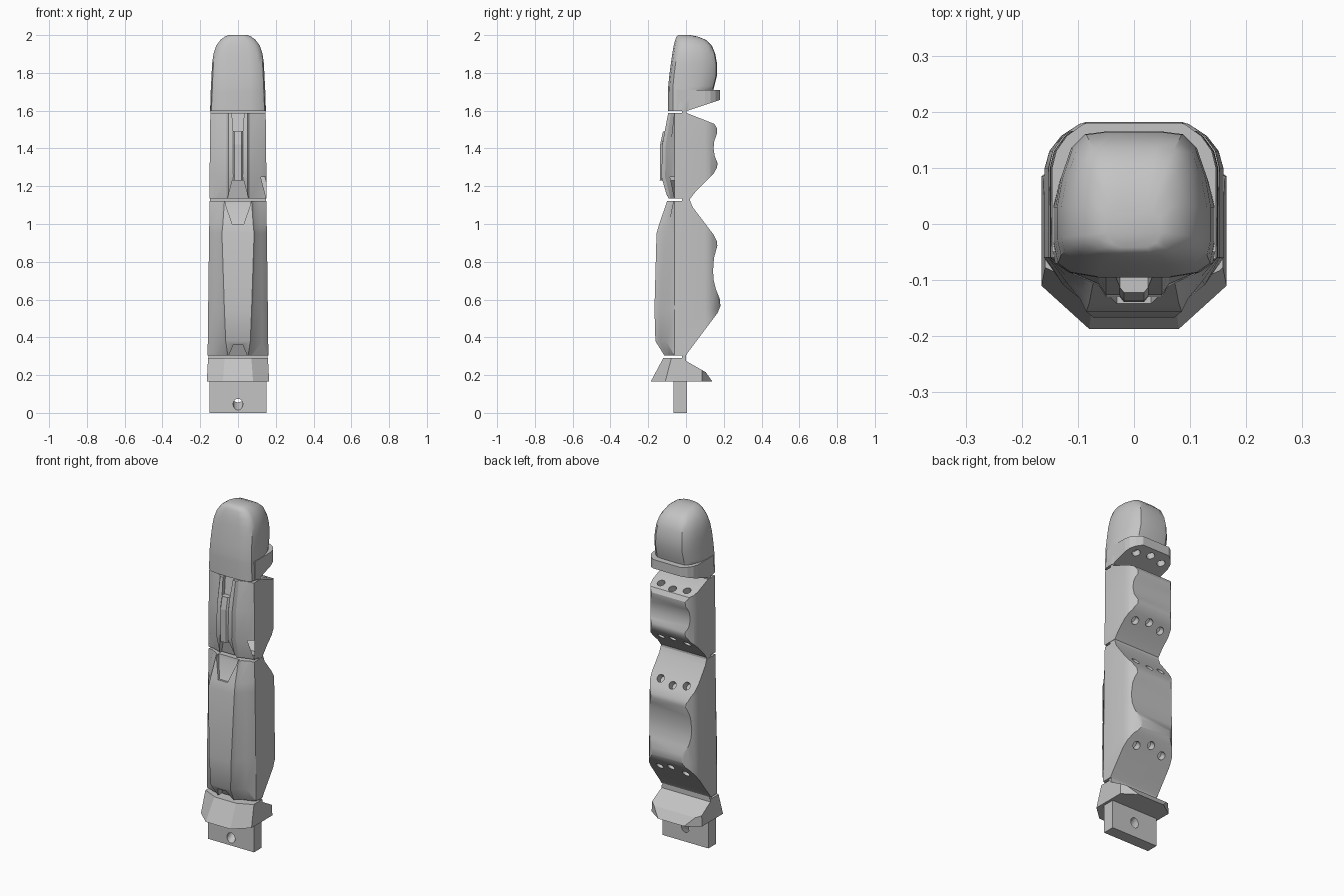
import bpy, bmesh, math
from mathutils import Vector, Matrix

cube = bpy.data.objects.get("Cube")
if cube:
    bpy.data.objects.remove(cube)

grey = bpy.data.materials.new("light_grey")
grey.use_nodes = True
grey.diffuse_color = (0.55, 0.55, 0.55, 1)
grey.node_tree.nodes["Principled BSDF"].inputs["Base Color"].default_value = grey.diffuse_color


def finish(name, bm):
    bmesh.ops.recalc_face_normals(bm, faces=bm.faces)
    mesh = bpy.data.meshes.new(name)
    bm.to_mesh(mesh)
    bm.free()
    mesh.materials.append(grey)
    ob = bpy.data.objects.new(name, mesh)
    bpy.context.collection.objects.link(ob)
    return ob


def loft(name, rows):
    """Skin mirrored half outlines [(z, [(x, y), ...]), ...] from bottom to top."""
    bm = bmesh.new()
    rings = []
    for z, half in rows:
        pts = half + [(-x, y) for x, y in reversed(half)]
        rings.append([bm.verts.new((x, y, z)) for x, y in pts])
    n = len(rings[0])
    for a, b in zip(rings, rings[1:]):
        for i in range(n):
            j = (i + 1) % n
            bm.faces.new((a[i], a[j], b[j], b[i]))
    bm.faces.new(rings[0])
    bm.faces.new(rings[-1])
    return finish(name, bm)


def side_profile(points, half=0.3):
    """Extrude a (y, z) outline across x."""
    bm = bmesh.new()
    face = bm.faces.new([bm.verts.new((-half, y, z)) for y, z in points])
    new = bmesh.ops.extrude_face_region(bm, geom=[face])["geom"]
    bmesh.ops.translate(bm, vec=(2 * half, 0, 0),
                        verts=[v for v in new if isinstance(v, bmesh.types.BMVert)])
    return finish("profile_helper", bm)


def box(name, hw, y0, y1, z0, z1):
    half = [(hw, y0), (hw, y1)]
    return loft(name, [(z0, half), (z1, half)])


def rod(centre, direction, radius, length):
    bm = bmesh.new()
    turn = Vector(direction).to_track_quat("Z", "Y").to_matrix().to_4x4()
    bmesh.ops.create_cone(bm, cap_ends=True, segments=20, radius1=radius, radius2=radius,
                          depth=length, matrix=Matrix.Translation(centre) @ turn)
    return finish("rod_helper", bm)


def boolean(ob, helper, operation):
    helper.hide_render = True
    mod = ob.modifiers.new("cut", "BOOLEAN")
    mod.operation, mod.object, mod.solver = operation, helper, "EXACT"
    graph = bpy.context.evaluated_depsgraph_get()
    mesh = bpy.data.meshes.new_from_object(ob.evaluated_get(graph))
    ob.modifiers.clear()
    ob.data = mesh
    bpy.data.objects.remove(helper)


def slope_holes(ob, hinge, edge, reach=0.83):
    """Three round pockets near the outer edge of a sloping face."""
    a, b = Vector(hinge), Vector(edge)
    along = b - a
    for x in (-0.085, 0, 0.085):
        p = a + along * (reach if x == 0 else reach - 0.1)
        boolean(ob, rod((x, p.x, p.y), (0, along.y, -along.x), 0.022, 0.08), "DIFFERENCE")


def slot(ob, rows):
    """Tapered channel in the front: rows of (z, half width, floor y)."""
    boolean(ob, loft("slot_helper", [(z, [(h, -0.3), (h, f)]) for z, h, f in rows]), "DIFFERENCE")


def smooth(ob, angle=32):
    bpy.ops.object.select_all(action="DESELECT")
    ob.select_set(True)
    bpy.context.view_layer.objects.active = ob
    bpy.ops.object.shade_smooth_by_angle(angle=math.radians(angle))


def back(w):
    return [(w, 0.1), (w * 0.95, 0.13), (w * 0.82, 0.157), (w * 0.62, 0.178), (w * 0.38, 0.19)]


def phalanx_outline(w, yf, r):
    return [(r, yf), (r + 0.012, yf * 0.85), (w * 0.8, yf * 0.65), (w, -0.06)] + back(w)


# Mounting tab with a slanted hole
tab = box("mounting_tab", 0.15, -0.065, 0.005, 0, 0.18)
boolean(tab, rod((0, -0.03, 0.065), (0, 0.87, 0.5), 0.026, 0.4), "DIFFERENCE")

# Base collar
collar = loft("base_collar", [
    (0.165, [(0.08, -0.187), (0.165, -0.11), (0.165, 0.085), (0.085, 0.14)]),
    (0.3, [(0.07, -0.115), (0.158, -0.075), (0.158, 0.085), (0.085, 0.14)])])
boolean(collar, side_profile([(-0.3, 0.1), (0.2, 0.1), (0.14, 0.165), (0.105, 0.215),
                              (0, 0.275), (0, 0.29), (-0.3, 0.29)]), "INTERSECT")

# Lower phalanx
lower = loft("lower_phalanx", [
    (0.28, phalanx_outline(0.161, -0.1, 0.05)),
    (0.38, phalanx_outline(0.16, -0.162, 0.065)),
    (0.55, phalanx_outline(0.158, -0.167, 0.072)),
    (0.95, phalanx_outline(0.153, -0.156, 0.085)),
    (1.0, phalanx_outline(0.152, -0.142, 0.08)),
    (1.15, phalanx_outline(0.149, -0.09, 0.07))])
boolean(lower, side_profile([
    (-0.3, 0.303), (0, 0.303), (0.01, 0.32), (0.168, 0.53), (0.182, 0.565), (0.18, 0.6),
    (0.16, 0.65), (0.147, 0.7), (0.143, 0.75), (0.148, 0.82), (0.166, 0.885), (0.163, 0.91),
    (0.145, 0.945), (0.035, 1.09), (0.022, 1.122), (-0.3, 1.122)]), "INTERSECT")
slope_holes(lower, (0, 0.307), (0.168, 0.53))
slope_holes(lower, (0.035, 1.09), (0.145, 0.945))
slot(lower, [(1.0, 0.03, -0.13), (1.1, 0.065, -0.085), (1.2, 0.08, -0.07)])
slot(lower, [(0.25, 0.06, -0.07), (0.3, 0.05, -0.08), (0.36, 0.025, -0.11)])

# Middle phalanx
middle = loft("middle_phalanx", [
    (1.11, phalanx_outline(0.15, -0.09, 0.05)),
    (1.25, phalanx_outline(0.15, -0.13, 0.05)),
    (1.42, phalanx_outline(0.149, -0.126, 0.05)),
    (1.61, phalanx_outline(0.146, -0.09, 0.05))])
boolean(middle, side_profile([
    (-0.3, 1.134), (0.022, 1.134), (0.05, 1.17), (0.145, 1.265), (0.165, 1.3), (0.166, 1.325),
    (0.152, 1.36), (0.146, 1.4), (0.15, 1.44), (0.164, 1.48), (0.165, 1.505), (0.15, 1.53),
    (0.005, 1.587), (-0.3, 1.587)]), "INTERSECT")
slope_holes(middle, (0.022, 1.134), (0.145, 1.265))
slope_holes(middle, (0.005, 1.587), (0.15, 1.53))
slot(middle, [(1.49, 0.025, -0.09), (1.62, 0.035, -0.065)])
slot(middle, [(1.1, 0.065, -0.065), (1.23, 0.03, -0.09)])
guide = loft("tendon_guide", [(z, [(0.018, y), (0.026, y + 0.01), (0.026, -0.06)])
                              for z, y in ((1.23, -0.139), (1.42, -0.137), (1.49, -0.122))])

# Fingertip: rounded dome and the ledge below its pad
def tip_outline(w, yf, yb):
    m = min(0.03, yb * 0.3)
    return [(w * 0.45, yf), (w * 0.78, yf + 0.008), (w * 0.95, yf + 0.025), (w, yf * 0.35),
            (w, m), (w * 0.93, yb * 0.5), (w * 0.8, yb * 0.82), (w * 0.62, yb * 0.97),
            (w * 0.35, yb)]


dome = loft("fingertip", [(z, tip_outline(w, yf, yb)) for z, w, yf, yb in (
    (1.599, 0.148, -0.095, 0.005), (1.7, 0.144, -0.095, 0.143), (1.73, 0.143, -0.094, 0.15),
    (1.79, 0.14, -0.088, 0.165), (1.85, 0.137, -0.08, 0.164), (1.9, 0.13, -0.073, 0.155),
    (1.945, 0.115, -0.065, 0.137), (1.975, 0.093, -0.057, 0.105),
    (1.992, 0.07, -0.051, 0.062), (2.0, 0.05, -0.042, 0.022))])
ledge = loft("fingertip_ledge", [(z, [(0.146, -0.06)] + back(0.146)) for z in (1.58, 1.73)])
boolean(ledge, side_profile([(-0.05, 1.599), (0.005, 1.599), (0.18, 1.657), (0.18, 1.71),
                             (-0.05, 1.71)]), "INTERSECT")
slope_holes(ledge, (0.005, 1.599), (0.18, 1.657), 0.75)

# Flexible hinge webs
for name, hw, y1, z in (("base_hinge", 0.155, 0.0, 0.296), ("middle_hinge", 0.148, 0.022, 1.128),
                        ("tip_hinge", 0.145, 0.003, 1.593)):
    box(name, hw, -0.02, y1, z - 0.01, z + 0.01)

for ob in (lower, middle, dome):
    smooth(ob)
